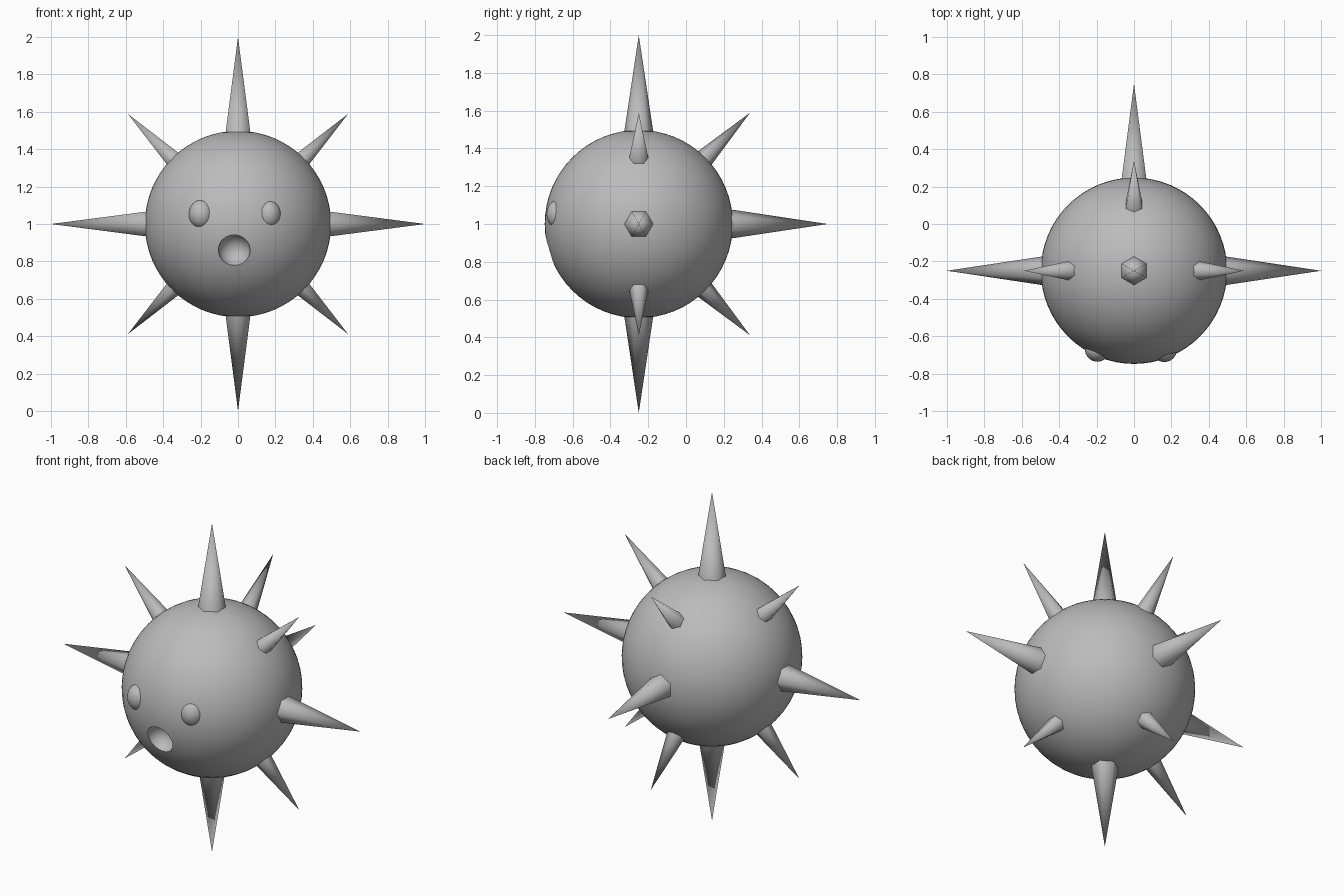
import bpy, bmesh
from mathutils import Matrix, Vector

cube = bpy.data.objects.get("Cube")
if cube:
    bpy.data.objects.remove(cube, do_unlink=True)

CENTRE = Vector((0, -0.25, 1))

grey = bpy.data.materials.new("plain grey")
grey.use_nodes = True
grey.diffuse_color = (0.5, 0.5, 0.5, 1)
grey.node_tree.nodes["Principled BSDF"].inputs["Base Color"].default_value = (0.5, 0.5, 0.5, 1)


def finish(name, bm):
    """Turn a bmesh into a smooth grey object."""
    mesh = bpy.data.meshes.new(name)
    bm.to_mesh(mesh)
    bm.free()
    mesh.materials.append(grey)
    mesh.shade_smooth()
    obj = bpy.data.objects.new(name, mesh)
    bpy.context.collection.objects.link(obj)
    return obj


def ball(name, centre, size, segments=32):
    bm = bmesh.new()
    bmesh.ops.create_uvsphere(bm, u_segments=segments, v_segments=segments // 2, radius=1)
    bmesh.ops.scale(bm, vec=size, verts=bm.verts)
    bmesh.ops.translate(bm, vec=centre, verts=bm.verts)
    return finish(name, bm)


def spike(name, direction, reach, start=0.42, slope=0.15):
    """Six-sided cone pointing out of the body."""
    d = Vector(direction).normalized()
    corner = d.cross(Vector((1, 0, 0))) if d.y > 0.1 else Vector((0, 1, 0))
    side = corner.cross(d)
    turn = Matrix((side, corner, d)).transposed().to_4x4()
    length = reach - start
    bm = bmesh.new()
    bmesh.ops.create_cone(bm, cap_ends=True, segments=6, radius1=length * slope,
                          radius2=0, depth=length)
    bmesh.ops.remove_doubles(bm, verts=bm.verts, dist=0.0001)
    bmesh.ops.transform(bm, matrix=Matrix.Translation(CENTRE + d * (start + length / 2)) @ turn,
                        verts=bm.verts)
    obj = finish(name, bm)
    obj.data.set_sharp_from_angle(angle=1.2)


# Body with a round mouth hollow
body = ball("body", CENTRE, (0.498, 0.498, 0.498), 64)
cutter = ball("mouth_cutter", (-0.02, -0.72, 0.86), (0.085, 0.085, 0.085))
cutter.hide_render = True
cut = body.modifiers.new("mouth", 'BOOLEAN')
cut.operation = 'DIFFERENCE'
cut.solver = 'EXACT'
cut.object = cutter
bpy.context.view_layer.objects.active = body
bpy.ops.object.modifier_apply(modifier=cut.name)
bpy.data.objects.remove(cutter, do_unlink=True)
body.data.set_sharp_from_angle(angle=0.6)

# Eyes
ball("right_eye", (-0.196, -0.668, 1.052), (0.067, 0.068, 0.078))
ball("left_eye", (0.163, -0.67, 1.052), (0.067, 0.068, 0.078))

# Long spikes along the axes
for name, d in (("top", (0, 0, 1)), ("bottom", (0, 0, -1)), ("left", (1, 0, 0)),
                ("right", (-1, 0, 0)), ("back", (0, 1, 0))):
    spike(name + "_long_spike", d, 1.0)

# Short spikes on the diagonals
for height, z in (("upper", 1), ("lower", -1)):
    for name, x, y in (("left", 1, 0), ("right", -1, 0), ("back", 0, 1)):
        spike(f"{height}_{name}_short_spike", (x, y, z), 0.832)
